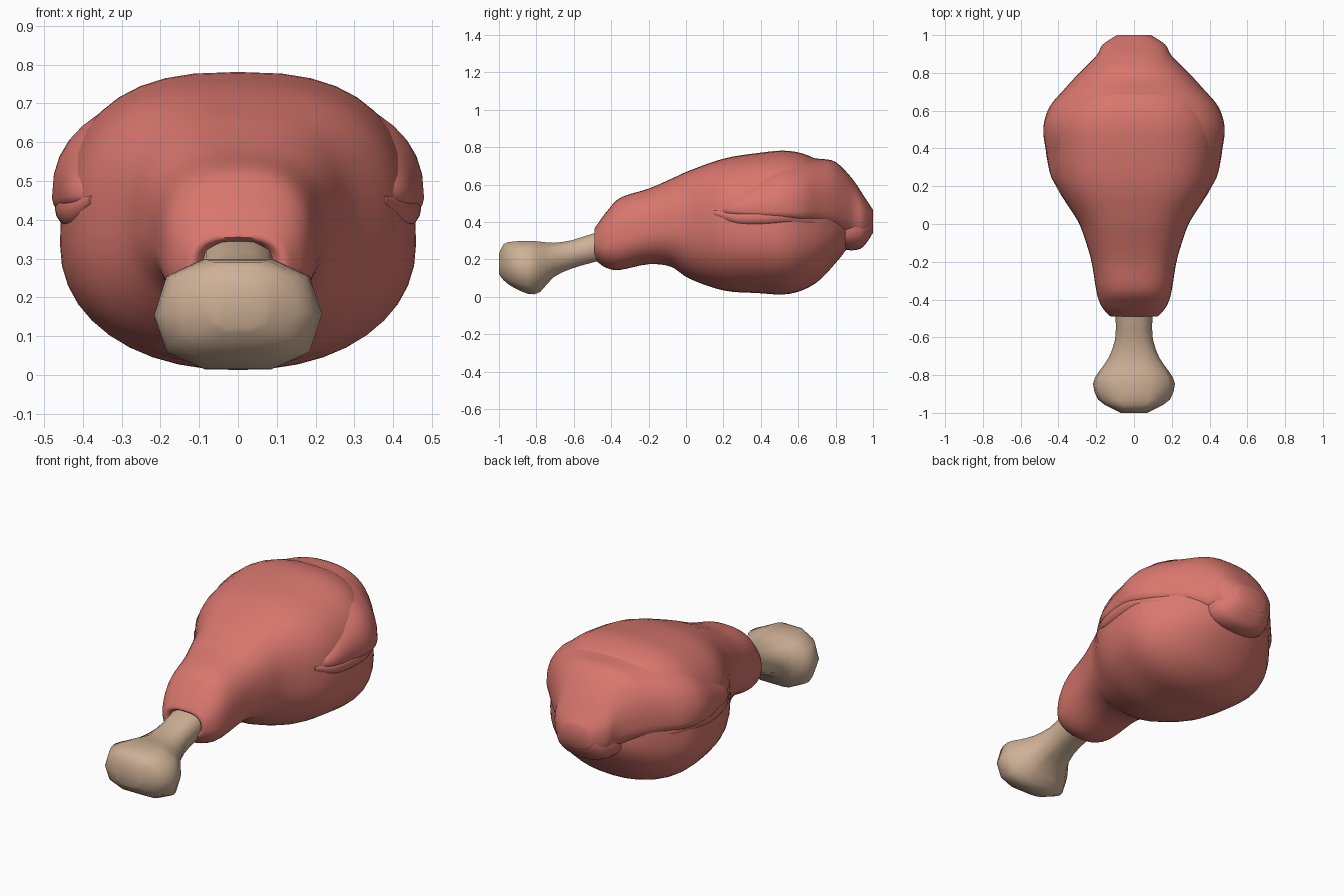
import bpy, bmesh
from math import sin, cos, pi

cube = bpy.data.objects.get("Cube")
if cube:
    bpy.data.objects.remove(cube)


def material(name, rgb):
    mat = bpy.data.materials.new(name)
    mat.use_nodes = True
    mat.diffuse_color = (*rgb, 1)
    mat.node_tree.nodes["Principled BSDF"].inputs["Base Color"].default_value = (*rgb, 1)
    return mat


MEAT = material("cooked meat", (0.69, 0.185, 0.155))
BONE = material("bone", (0.62, 0.44, 0.31))


def smooth_stations(stations, steps):
    """Catmull-Rom interpolation through the cross-section settings."""
    pts = [stations[0]] + stations + [stations[-1]]
    out = []
    for a, b, c, d in zip(pts, pts[1:], pts[2:], pts[3:]):
        for k in range(steps):
            t = k / steps
            out.append([q + t / 2 * (r - p + t * (2 * p - 5 * q + 4 * r - s
                        + t * (3 * (q - r) + s - p)))
                        for p, q, r, s in zip(a, b, c, d)])
    return out + [stations[-1]]


def skin(name, mat, sections, angle):
    """Join closed rings of points into one smooth, capped object."""
    bm = bmesh.new()
    rings = [[bm.verts.new(p) for p in section] for section in sections]
    for r, q in zip(rings, rings[1:]):
        for i in range(len(r)):
            bm.faces.new((r[i - 1], r[i], q[i], q[i - 1]))
    bm.faces.new(rings[0])
    bm.faces.new(rings[-1])
    bmesh.ops.recalc_face_normals(bm, faces=bm.faces)
    mesh = bpy.data.meshes.new(name)
    bm.to_mesh(mesh)
    bm.free()
    mesh.materials.append(mat)
    obj = bpy.data.objects.new(name, mesh)
    bpy.context.collection.objects.link(obj)
    bpy.ops.object.select_all(action="DESELECT")
    obj.select_set(True)
    bpy.context.view_layer.objects.active = obj
    bpy.ops.object.shade_smooth_by_angle(angle=angle)


def loft(name, mat, stations, upper=2.3, lower=2.3, sides=40, steps=4, angle=0.9):
    """Rounded sections along y: (y, half width, bottom, widest height, top)."""
    sections = []
    for y, w, low, mid, top in smooth_stations(stations, steps):
        ring = []
        for i in range(sides):
            a = 2 * pi * i / sides
            c, s = cos(a), sin(a)
            power, end = (upper, top) if s > 0 else (lower, low)
            x = w * abs(c) ** (2 / power) * (1 if c > 0 else -1)
            ring.append((x, y, mid + abs(s) ** (2 / power) * (end - mid)))
        sections.append(ring)
    skin(name, mat, sections, angle)


def fold(name, points, side):
    """Tapered skin fold lying along the flank: (x, y, z, radius)."""
    turns = [2 * pi * i / 16 for i in range(16)]
    skin(name, MEAT, [[(side * (x + r * cos(a)), y, z + r * sin(a)) for a in turns]
                      for x, y, z, r in smooth_stations(points, 6)], 0.9)


# Bone: knuckle and shaft
loft("bone", BONE, [
    (-1.0, 0.07, 0.12, 0.175, 0.23),
    (-0.975, 0.12, 0.085, 0.17, 0.285),
    (-0.93, 0.19, 0.05, 0.16, 0.30),
    (-0.845, 0.217, 0.01, 0.155, 0.305),
    (-0.78, 0.185, 0.02, 0.16, 0.30),
    (-0.71, 0.135, 0.10, 0.20, 0.292),
    (-0.61, 0.10, 0.148, 0.23, 0.305),
    (-0.50, 0.097, 0.18, 0.26, 0.34),
    (-0.35, 0.10, 0.22, 0.30, 0.37)],
    upper=2.6, lower=2.6, sides=10, steps=2, angle=1.1)

# Main leg meat, from the ankle to the swollen thigh
loft("leg_meat", MEAT, [
    (-0.45, 0.08, 0.22, 0.28, 0.34),
    (-0.49, 0.115, 0.215, 0.28, 0.355),
    (-0.465, 0.15, 0.18, 0.28, 0.40),
    (-0.42, 0.18, 0.152, 0.29, 0.46),
    (-0.35, 0.20, 0.144, 0.31, 0.53),
    (-0.20, 0.225, 0.174, 0.35, 0.578),
    (-0.08, 0.26, 0.16, 0.37, 0.63),
    (0.02, 0.30, 0.096, 0.37, 0.675),
    (0.20, 0.41, 0.034, 0.36, 0.738),
    (0.38, 0.452, 0.02, 0.34, 0.768),
    (0.55, 0.452, 0.015, 0.34, 0.78),
    (0.69, 0.375, 0.07, 0.34, 0.738),
    (0.80, 0.27, 0.18, 0.36, 0.64),
    (0.87, 0.16, 0.27, 0.37, 0.50)], upper=2.65, lower=2.15)

# Thigh muscle wrapping the sides and back
loft("thigh_wrap", MEAT, [
    (0.15, 0.36, 0.43, 0.46, 0.49),
    (0.24, 0.435, 0.40, 0.46, 0.58),
    (0.38, 0.465, 0.38, 0.455, 0.69),
    (0.51, 0.48, 0.37, 0.455, 0.745),
    (0.62, 0.447, 0.36, 0.455, 0.745),
    (0.71, 0.372, 0.35, 0.46, 0.738),
    (0.80, 0.29, 0.33, 0.46, 0.72),
    (0.89, 0.20, 0.30, 0.45, 0.63),
    (0.95, 0.165, 0.29, 0.43, 0.54),
    (1.0, 0.09, 0.34, 0.40, 0.465)], upper=2.4, lower=2.4)

# Small tail lobe under the back of the thigh
loft("tail_lobe", MEAT, [
    (0.78, 0.14, 0.31, 0.37, 0.43),
    (0.84, 0.19, 0.255, 0.36, 0.48),
    (0.93, 0.165, 0.255, 0.36, 0.48),
    (0.98, 0.12, 0.31, 0.38, 0.46),
    (0.995, 0.08, 0.34, 0.39, 0.44)], sides=24)

# Low skin folds under the thigh muscle on both flanks
for label, side in (("left", 1), ("right", -1)):
    fold(label + "_skin_fold", [
        (0.37, 0.15, 0.45, 0.015), (0.40, 0.26, 0.425, 0.04),
        (0.42, 0.40, 0.425, 0.048), (0.42, 0.53, 0.43, 0.045),
        (0.37, 0.66, 0.41, 0.03), (0.28, 0.76, 0.39, 0.015)], side)
